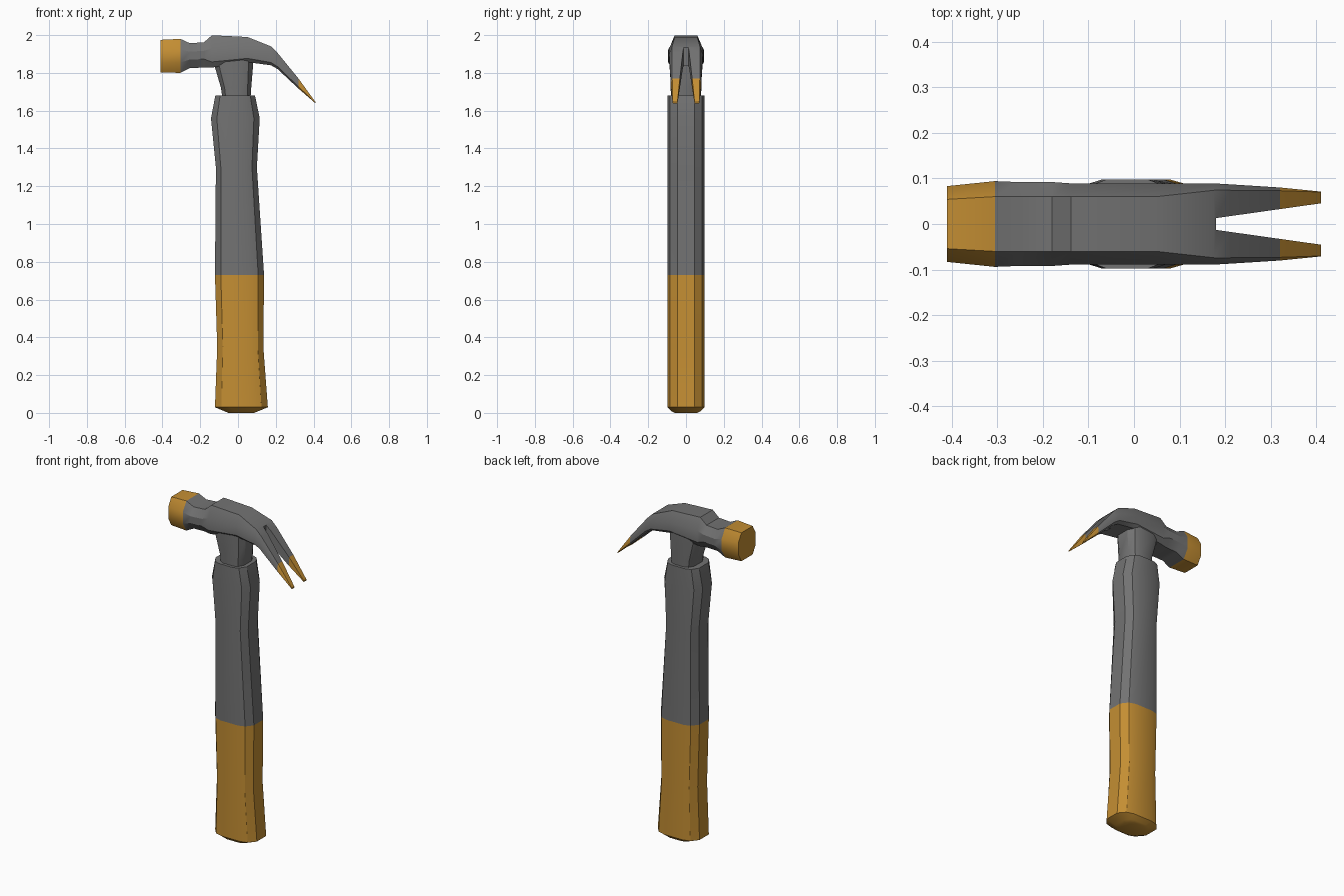
import bpy, bmesh, math

if "Cube" in bpy.data.objects:
    bpy.data.objects.remove(bpy.data.objects["Cube"])

def material(name, rgb):
    m = bpy.data.materials.new(name)
    m.diffuse_color = (*rgb, 1)
    m.use_nodes = True
    m.node_tree.nodes["Principled BSDF"].inputs["Base Color"].default_value = m.diffuse_color
    return m

MATS = [material("dark_grey", (0.17, 0.17, 0.17)),
        material("ochre_yellow", (0.55, 0.27, 0.033))]

def loft(name, rings, is_yellow=lambda c: False):
    """Skin a list of equal-length rings, cap the ends, colour by face centre."""
    bm = bmesh.new()
    vs = [[bm.verts.new(p) for p in r] for r in rings]
    n = len(vs[0])
    for a, b in zip(vs, vs[1:]):
        for i in range(n):
            j = (i + 1) % n
            bm.faces.new((a[i], a[j], b[j], b[i]))
    bm.faces.new(vs[0])
    bm.faces.new(vs[-1])
    bmesh.ops.recalc_face_normals(bm, faces=bm.faces)
    for f in bm.faces:
        f.smooth = True
        f.material_index = int(is_yellow(f.calc_center_median()))
    me = bpy.data.meshes.new(name)
    bm.to_mesh(me)
    bm.free()
    for m in MATS:
        me.materials.append(m)
    me.set_sharp_from_angle(angle=math.radians(32))
    ob = bpy.data.objects.new(name, me)
    bpy.context.collection.objects.link(ob)
    return ob

def upright_ring(z, x0, x1, w):
    """Rounded twelve-sided horizontal section."""
    c, h = (x0 + x1) / 2, (x1 - x0) / 2
    q = [(1, .46), (.76, .87), (.45, 1)]
    right = q + [(-a, b) for a, b in reversed(q)]
    pts = right + [(-a, -b) for a, b in right]
    return [(c + a * h, b * w, z) for a, b in pts]

def head_ring(x, zt, zb, w, top, ct, bot, cb):
    """Eight-sided vertical section with chamfers ct (top) and cb (bottom)."""
    half = [(top, zt), (w, zt - ct), (w, zb + cb), (bot, zb)]
    return [(x, y, z) for y, z in half] + [(x, -y, z) for y, z in reversed(half)]

# handle with coloured grip
handle = [(0, -.05, .085, .06), (.008, -.07, .105, .075), (.03, -.122, .158, .097),
          (.35, -.11, .134, .097), (.73, -.122, .138, .097), (1.3, -.117, .1, .097),
          (1.56, -.143, .115, .097), (1.68, -.12, .09, .097)]
loft("handle", [upright_ring(*r) for r in handle], lambda c: c.z < .73)

# neck between handle and head
neck = [(1.66, -.082, .066, .08), (1.72, -.09, .07, .081),
        (1.84, -.125, .08, .085), (1.9, -.125, .08, .085)]
loft("neck", [upright_ring(*r) for r in neck])

# head: striking face, waist, body and curved claw
head = [(-.41, 1.975, 1.803, .083, .054, .05, .054, .05),
        (-.305, 1.98, 1.8, .094, .06, .055, .06, .055),
        (-.255, 1.957, 1.826, .092, .06, .045, .06, .045),
        (-.18, 1.962, 1.828, .092, .06, .045, .06, .045),
        (-.138, 1.999, 1.828, .089, .06, .07, .07, .03),
        (.05, 1.99, 1.857, .089, .06, .06, .07, .02),
        (.175, 1.94, 1.84, .089, .074, .04, .07, .015),
        (.21, 1.905, 1.82, .087, .074, .035, .07, .013),
        (.32, 1.77, 1.717, .08, .073, .02, .07, .01),
        (.41, 1.646, 1.639, .071, .07, .002, .069, .002)]
head_ob = loft("head", [head_ring(*r) for r in head],
               lambda c: c.x < -.305 or c.x > .32)

# nail slot cut through the claw
slot = loft("slot_cutter", [[(.18, -.013, z), (.45, -.051, z), (.45, .051, z), (.18, .013, z)]
                            for z in (1.5, 2.1)])
slot.hide_render = True
slot.hide_viewport = False
mod = head_ob.modifiers.new("nail_slot", "BOOLEAN")
mod.operation = 'DIFFERENCE'
mod.object = slot
mod.solver = 'EXACT'
dg = bpy.context.evaluated_depsgraph_get()
cut = bpy.data.meshes.new_from_object(head_ob.evaluated_get(dg))
head_ob.modifiers.clear()
head_ob.data = cut
bpy.data.objects.remove(slot)

# split the slot walls at the claw tips so the tips stay coloured
bm = bmesh.new()
bm.from_mesh(cut)
bmesh.ops.bisect_plane(bm, geom=bm.verts[:] + bm.edges[:] + bm.faces[:],
                       plane_co=(.32, 0, 0), plane_no=(1, 0, 0), dist=1e-5)
for f in bm.faces:
    x = f.calc_center_median().x
    f.material_index = int(x < -.305 or x > .32)
bm.to_mesh(cut)
bm.free()
cut.set_sharp_from_angle(angle=math.radians(32))
